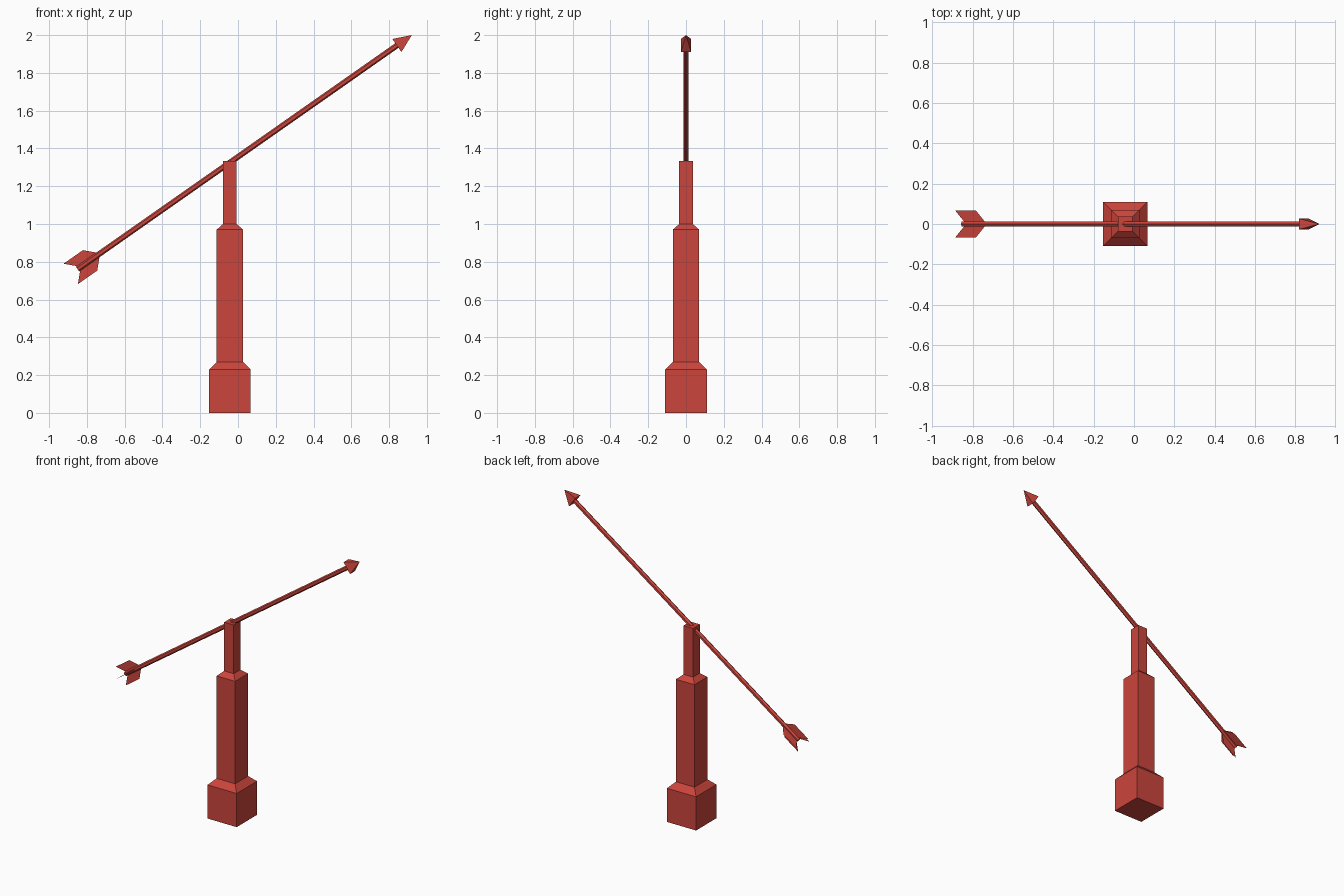
import bpy, bmesh
from math import pi, cos, sin, radians
from mathutils import Matrix, Vector

if "Cube" in bpy.data.objects:
    bpy.data.objects.remove(bpy.data.objects["Cube"])

red = bpy.data.materials.new("red_paint")
red.diffuse_color = (0.60, 0.06, 0.045, 1)
red.use_nodes = True
red.node_tree.nodes["Principled BSDF"].inputs["Base Color"].default_value = red.diffuse_color


def make(name, bm, matrix=None):
    bmesh.ops.recalc_face_normals(bm, faces=bm.faces)
    if matrix:
        bm.transform(matrix)
    mesh = bpy.data.meshes.new(name)
    bm.to_mesh(mesh)
    bm.free()
    mesh.materials.append(red)
    obj = bpy.data.objects.new(name, mesh)
    bpy.context.collection.objects.link(obj)
    return obj


def loft(rings):
    """Skin equal-length rings of points and cap both ends."""
    bm = bmesh.new()
    loops = [[bm.verts.new(p) for p in ring] for ring in rings]
    n = len(loops[0])
    for a, b in zip(loops, loops[1:]):
        for i in range(n):
            j = (i + 1) % n
            bm.faces.new((a[i], a[j], b[j], b[i]))
    bm.faces.new(loops[0])
    bm.faces.new(loops[-1])
    return bm


# Stepped square post: (half width, height)
POST_X = -0.043
profile = [(0.11, 0), (0.11, 0.23), (0.07, 0.27), (0.07, 0.97), (0.036, 1.0), (0.036, 1.333)]
corners = [(-1, -1), (1, -1), (1, 1), (-1, 1)]
make("post", loft([[(POST_X + h * x, h * y, z) for x, y in corners] for h, z in profile]))

# Arrow is built along local x with its tip at the origin, then tilted up
tilt = Matrix.Translation((0.92, 0, 2.0)) @ Matrix.Rotation(radians(-35), 4, 'Y')

# Six-sided shaft
make("arrow_shaft", loft([[(s, 0.015 * sin(i * pi / 3), 0.015 * cos(i * pi / 3)) for i in range(6)]
                          for s in (-2.16, -0.08)]), tilt)

# Arrowhead: rectangular pyramid
bm = bmesh.new()
tip = bm.verts.new((0, 0, 0))
base = [bm.verts.new((-0.096, 0.027 * y, 0.042 * z)) for y, z in corners]
bm.faces.new(base)
for i in range(4):
    bm.faces.new((base[i], base[(i + 1) % 4], tip))
make("arrow_head", bm, tilt)

# Four thin swept feathers
feather = [(-2.014, 0), (-2.079, 0.066), (-2.204, 0.066), (-2.139, 0)]
for k in range(4):
    bm = bmesh.new()
    bm.faces.new([bm.verts.new((s, 0, t)) for s, t in feather])
    make(f"feather_{k + 1}", bm, tilt @ Matrix.Rotation(k * pi / 2, 4, 'X'))
